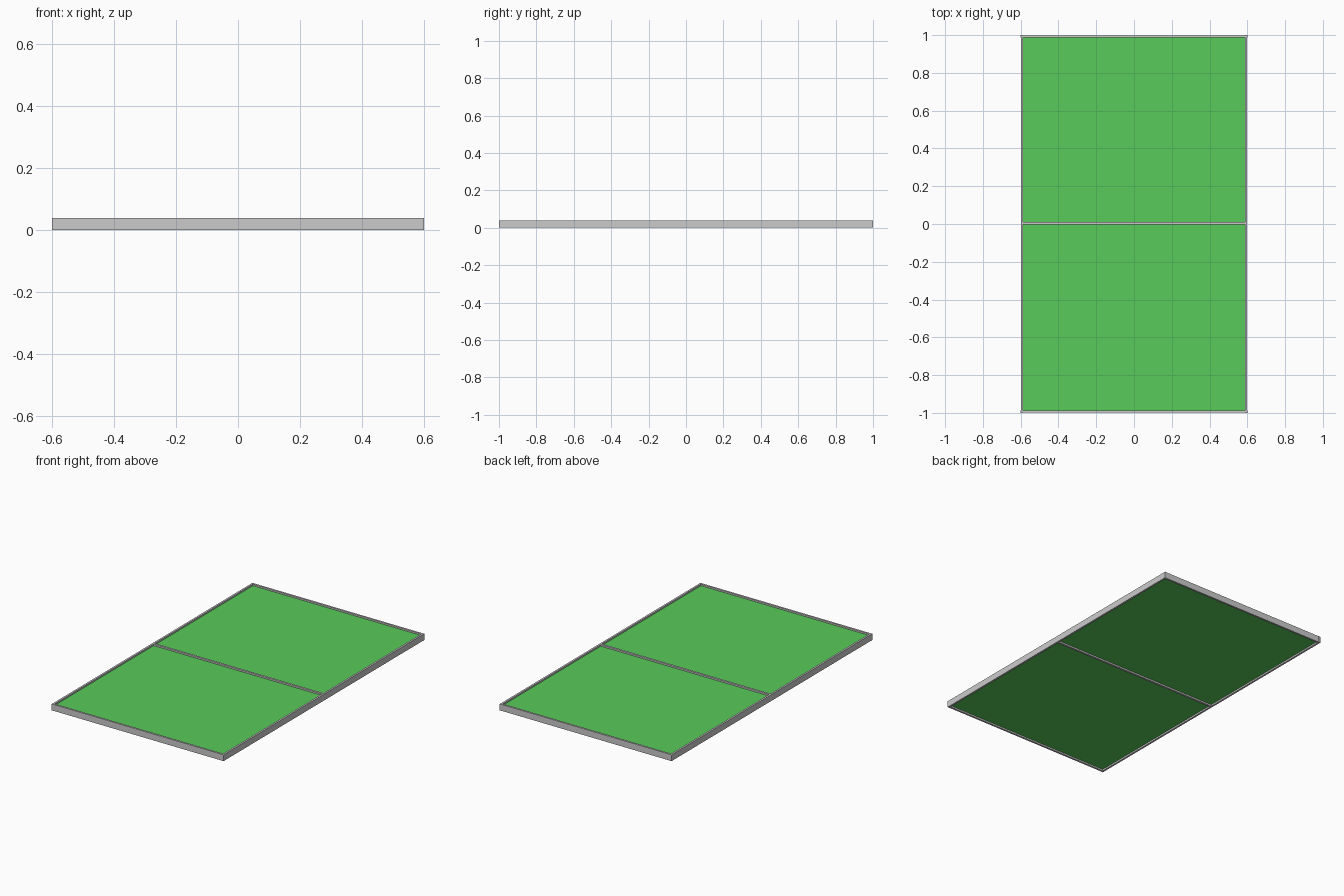
import bpy

if "Cube" in bpy.data.objects:
    bpy.data.objects.remove(bpy.data.objects["Cube"])

HX, HY, H, T = 0.6, 1.0, 0.04, 0.013   # half sizes, height, rail thickness


def box(name, x0, x1, y0, y1, z0, z1, mat=None):
    bpy.ops.mesh.primitive_cube_add(size=1, location=((x0 + x1) / 2, (y0 + y1) / 2, (z0 + z1) / 2))
    ob = bpy.context.object
    ob.name = name
    ob.scale = (x1 - x0, y1 - y0, z1 - z0)
    bpy.ops.object.transform_apply(location=False, rotation=False, scale=True)
    if mat:
        ob.data.materials.append(mat)
    return ob


green = bpy.data.materials.new("green")
green.diffuse_color = (0.1, 0.6, 0.1, 1)
green.use_nodes = True
green.node_tree.nodes["Principled BSDF"].inputs["Base Color"].default_value = green.diffuse_color

# Corner posts
for sx, nx in ((-1, "left"), (1, "right")):
    for sy, ny in ((-1, "front"), (1, "back")):
        xs = sorted((sx * HX, sx * (HX - T)))
        ys = sorted((sy * HY, sy * (HY - T)))
        box(f"{ny}_{nx}_corner", *xs, *ys, 0, H)

# Outer rails
e = 0.001
for s, n in ((-1, "left"), (1, "right")):
    xs = sorted((s * (HX - e), s * (HX - T)))
    box(f"{n}_rail", *xs, -HY + T, HY - T, 0, H)
for s, n in ((-1, "front"), (1, "back")):
    ys = sorted((s * (HY - e), s * (HY - T)))
    box(f"{n}_rail", -HX + T, HX - T, *ys, 0, H)

# Middle rail
box("middle_rail", -HX + T, HX - T, -0.002, 0.011, 0, H)

# Green surface panels in each bay
box("front_panel", -HX + T, HX - T, -HY + T, -0.002, 0.01, 0.03, green)
box("back_panel", -HX + T, HX - T, 0.011, HY - T, 0.01, 0.03, green)
